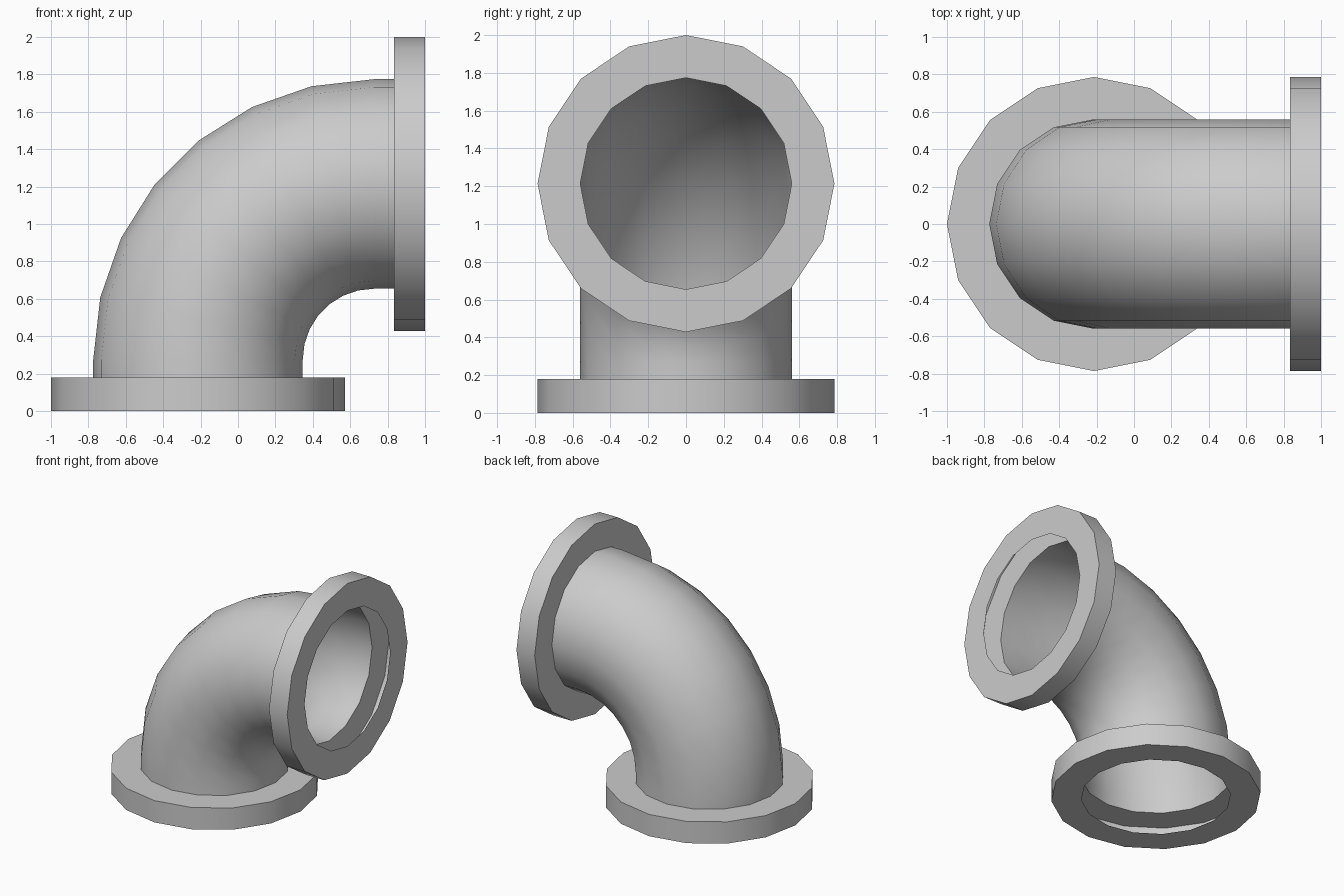
import bpy, bmesh
from math import sin, cos, pi
from mathutils import Vector

SIDES = 16
PIPE_R, FLANGE_R = 0.56, 0.786
BEND_STEPS = 7
FOOT_X, MOUTH_Z = -0.214, 1.214          # axes of the two openings
FOOT_TOP, MOUTH_BACK = 0.18, 0.834       # inner faces of the flanges
BEND_R = 0.94
BEND_C = Vector((FOOT_X + BEND_R, 0, MOUTH_Z - BEND_R))

cube = bpy.data.objects.get("Cube")
if cube:
    bpy.data.objects.remove(cube, do_unlink=True)

grey = bpy.data.materials.new("light grey")
grey.use_nodes = True
colour = (0.6, 0.6, 0.6, 1)
grey.diffuse_color = colour
grey.node_tree.nodes["Principled BSDF"].inputs["Base Color"].default_value = colour


def ring(bm, centre, angle, radius):
    """Circle across the pipe; angle 0 faces up, pi/2 faces +x."""
    out = Vector((-cos(angle), 0, sin(angle)))
    side = Vector((0, 1, 0))
    turns = [2 * pi * i / SIDES for i in range(SIDES)]
    return [bm.verts.new(centre + radius * (out * cos(t) + side * sin(t))) for t in turns]


def build(name, rings):
    """Skin neighbouring rings, given as (centre, angle, radius)."""
    bm = bmesh.new()
    loops = [ring(bm, *r) for r in rings]
    for a, b in zip(loops, loops[1:]):
        for i in range(SIDES):
            j = (i + 1) % SIDES
            bm.faces.new((a[i], b[i], b[j], a[j]))
    bm.normal_update()
    bmesh.ops.reverse_faces(bm, faces=bm.faces[:])
    mesh = bpy.data.meshes.new(name)
    bm.to_mesh(mesh)
    bm.free()
    mesh.materials.append(grey)
    obj = bpy.data.objects.new(name, mesh)
    bpy.context.collection.objects.link(obj)
    bpy.ops.object.select_all(action="DESELECT")
    obj.select_set(True)
    bpy.context.view_layer.objects.active = obj
    bpy.ops.object.shade_smooth_by_angle(angle=pi / 6)
    return obj


def flange(name, inner, outer, angle):
    """Hollow collar: inner face, rim and outer face, open at the bore."""
    return build(name, [(inner, angle, PIPE_R), (inner, angle, FLANGE_R),
                        (outer, angle, FLANGE_R), (outer, angle, PIPE_R)])


# Curved pipe with a short straight run at each end
foot = Vector((FOOT_X, 0, FOOT_TOP))
mouth = Vector((MOUTH_BACK, 0, MOUTH_Z))
path = [(foot, 0, PIPE_R)]
for k in range(BEND_STEPS + 1):
    a = pi / 2 * k / BEND_STEPS
    path.append((BEND_C + BEND_R * Vector((-cos(a), 0, sin(a))), a, PIPE_R))
path.append((mouth, pi / 2, PIPE_R))
pipe = build("elbow_pipe", path)

# End collars
base = flange("base_flange", foot, Vector((FOOT_X, 0, 0)), 0)
side = flange("side_flange", mouth, Vector((1, 0, MOUTH_Z)), pi / 2)

# Faces of every part look outward
for obj, flip in ((pipe, False), (base, True), (side, False)):
    if flip:
        obj.data.flip_normals()
